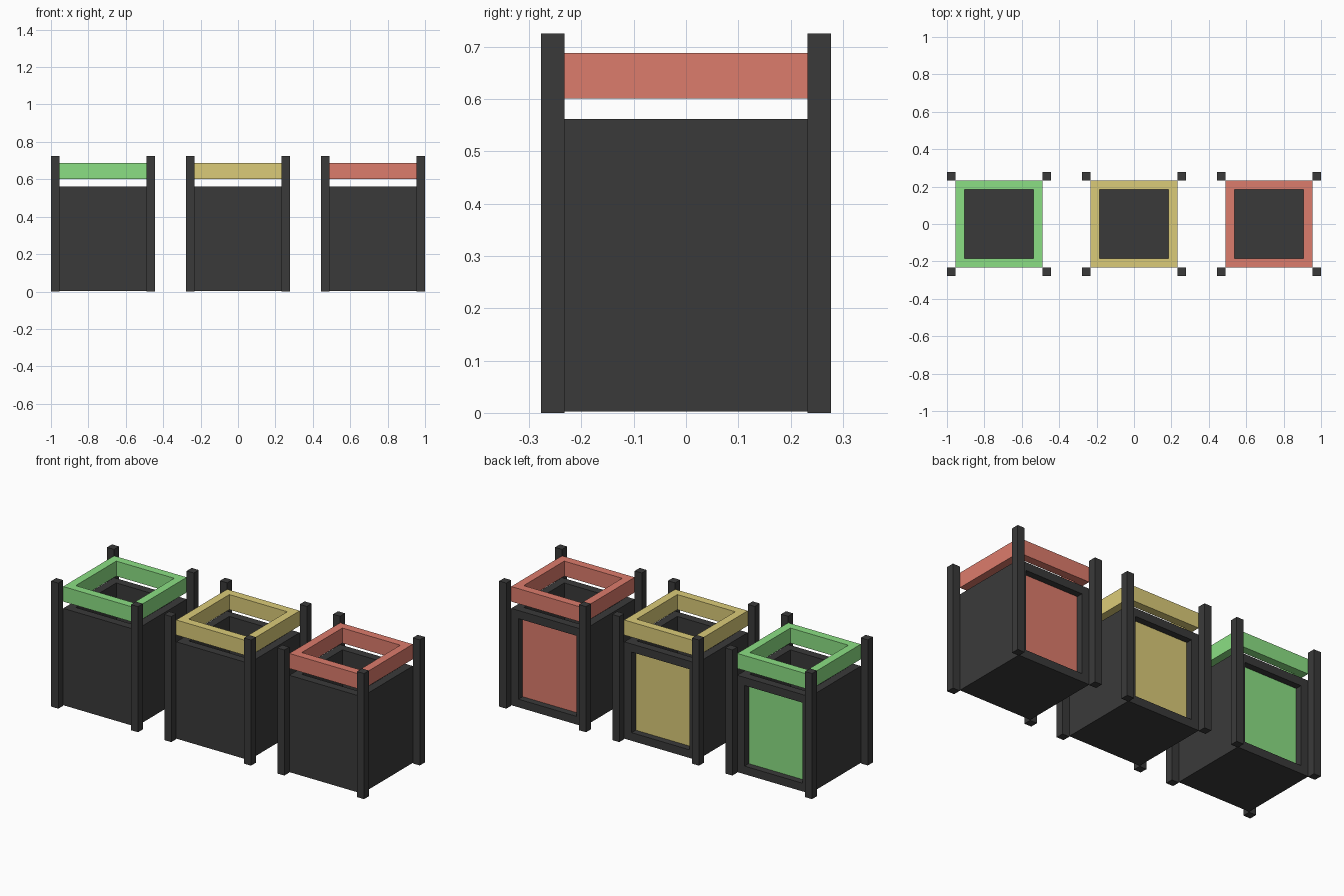
import bpy, bmesh
from mathutils import Vector

if "Cube" in bpy.data.objects:
    bpy.data.objects.remove(bpy.data.objects["Cube"])

WALL = 0.047          # wall, rim and post thickness
HALF = 0.232          # half width of the body
POST = 0.2545         # post centre offset
BODY_H, POST_H = 0.562, 0.725


def material(name, rgb):
    m = bpy.data.materials.new(name)
    m.diffuse_color = (*rgb, 1)
    m.use_nodes = True
    m.node_tree.nodes["Principled BSDF"].inputs["Base Color"].default_value = m.diffuse_color
    return m


def add_box(bm, lo, hi):
    lo, hi = Vector(lo), Vector(hi)
    verts = bmesh.ops.create_cube(bm, size=1)["verts"]
    for v in verts:
        v.co = (lo + hi) / 2 + Vector(a * b for a, b in zip(v.co, hi - lo))


def face_towards(bm, direction):
    bm.normal_update()
    return max(bm.faces, key=lambda f: f.normal.dot(Vector(direction)))


def push_in(bm, face, border, depth):
    # inset a face, then sink it straight inwards
    offset = -face.normal.copy() * depth
    bmesh.ops.inset_region(bm, faces=[face], thickness=border, use_even_offset=True)
    face = bmesh.ops.extrude_discrete_faces(bm, faces=[face])["faces"][0]
    bmesh.ops.translate(bm, vec=offset, verts=face.verts[:])
    return face


def finish(bm, name, x, mats):
    bmesh.ops.recalc_face_normals(bm, faces=bm.faces[:])
    mesh = bpy.data.meshes.new(name)
    bm.to_mesh(mesh)
    bm.free()
    for m in mats:
        mesh.materials.append(m)
    ob = bpy.data.objects.new(name, mesh)
    ob.location.x = x
    bpy.context.collection.objects.link(ob)


dark = material("dark_grey", (0.042, 0.042, 0.042))


def make_bin(label, x, rgb):
    colour = material(label, rgb)

    # open-topped body with a recessed coloured panel at the back
    bm = bmesh.new()
    add_box(bm, (-HALF, -HALF, 0.003), (HALF, HALF, BODY_H))
    panel = push_in(bm, face_towards(bm, (0, 1, 0)), WALL, 0.038)
    panel.material_index = 1
    top = max(bm.faces, key=lambda f: f.calc_center_median().z)
    push_in(bm, top, WALL, BODY_H - WALL)
    finish(bm, label + "_bin_body", x, [dark, colour])

    # four corner posts
    bm = bmesh.new()
    h = WALL / 2 - 0.001
    for sx in (-1, 1):
        for sy in (-1, 1):
            px, py = sx * POST, sy * POST
            add_box(bm, (px - h, py - h, 0), (px + h, py + h, POST_H))
    finish(bm, label + "_corner_posts", x, [dark])

    # raised square rim, open through the middle
    bm = bmesh.new()
    z0, z1 = 0.601, 0.688
    loops = []
    for r, z in ((HALF, z0), (HALF, z1), (HALF - WALL, z1), (HALF - WALL, z0)):
        loops.append([bm.verts.new((r * a, r * b, z))
                      for a, b in ((-1, -1), (1, -1), (1, 1), (-1, 1))])
    for i in range(4):
        lower, upper = loops[i], loops[(i + 1) % 4]
        for j in range(4):
            k = (j + 1) % 4
            bm.faces.new((lower[j], lower[k], upper[k], upper[j]))
    finish(bm, label + "_top_rim", x, [colour])


make_bin("green", -0.722, (0.26, 0.74, 0.23))
make_bin("yellow", 0.0, (0.71, 0.60, 0.19))
make_bin("red", 0.722, (0.72, 0.20, 0.15))
